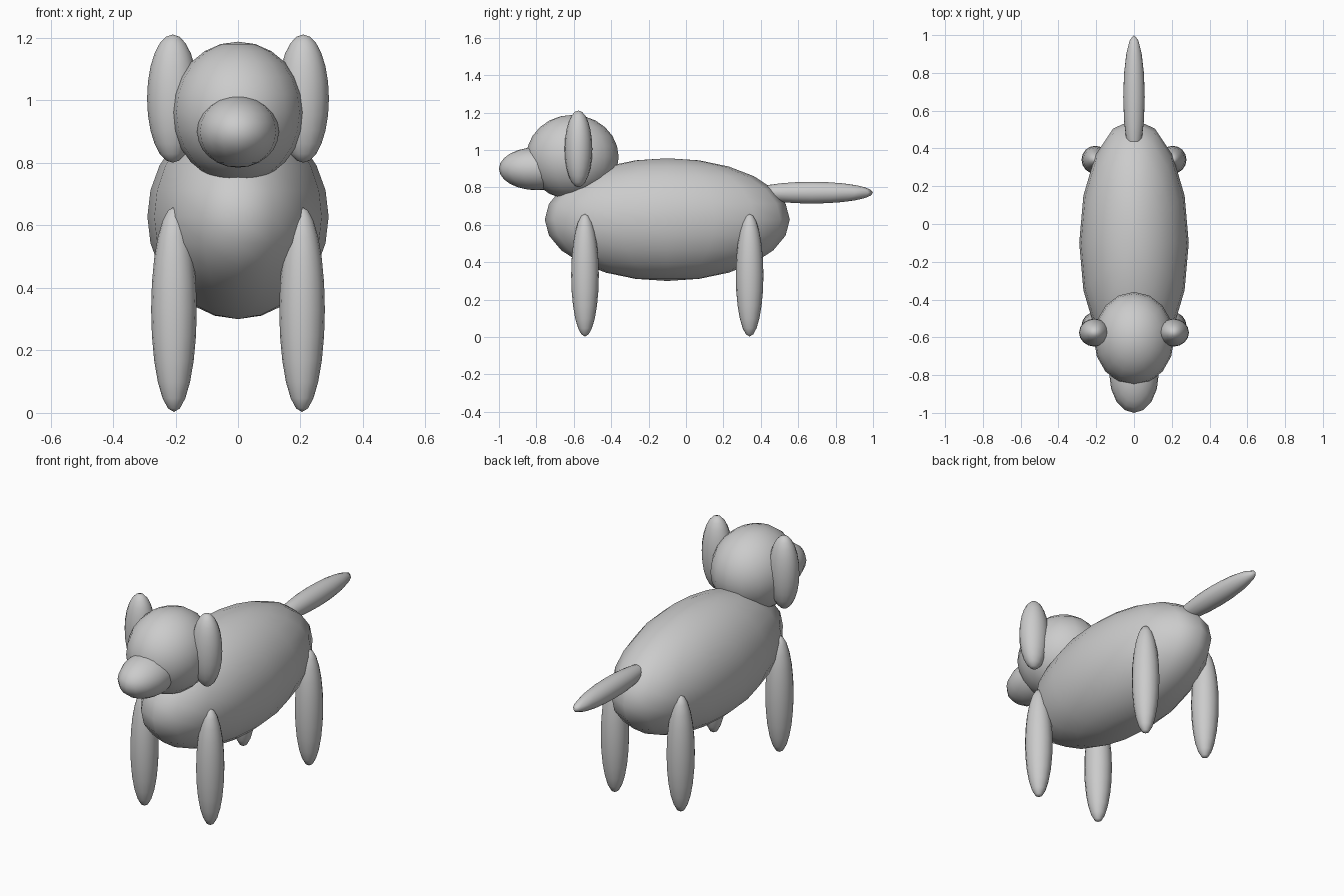
import bpy

if "Cube" in bpy.data.objects:
    bpy.data.objects.remove(bpy.data.objects["Cube"], do_unlink=True)

# One plain grey for the whole animal
grey = bpy.data.materials.new("light_grey")
grey.use_nodes = True
colour = (0.6, 0.6, 0.6, 1)
grey.diffuse_color = colour
grey.node_tree.nodes["Principled BSDF"].inputs["Base Color"].default_value = colour


def ellipsoid(name, centre, radii):
    """Smooth, modestly faceted sphere stretched to the given radii."""
    bpy.ops.mesh.primitive_uv_sphere_add(segments=16, ring_count=12, location=centre)
    part = bpy.context.object
    part.name = name
    part.scale = radii
    bpy.ops.object.transform_apply(location=False, rotation=False, scale=True)
    bpy.ops.object.shade_smooth()
    part.data.materials.append(grey)
    return part


# Parts on the centre line
ellipsoid("body", (0, -0.10, 0.628), (0.29, 0.655, 0.328))
ellipsoid("head", (0, -0.607, 0.962), (0.213, 0.247, 0.226))
ellipsoid("snout", (0, -0.795, 0.90), (0.131, 0.205, 0.115))
ellipsoid("tail", (0, 0.672, 0.772), (0.057, 0.328, 0.058))

# Mirrored pairs: ears and legs
for side, sign in (("left", 1), ("right", -1)):
    ellipsoid(side + "_ear", (sign * 0.209, -0.575, 1.006), (0.082, 0.074, 0.205))
    for end, y in (("front", -0.54), ("rear", 0.34)):
        ellipsoid(f"{end}_{side}_leg", (sign * 0.205, y, 0.331), (0.073, 0.074, 0.328))
